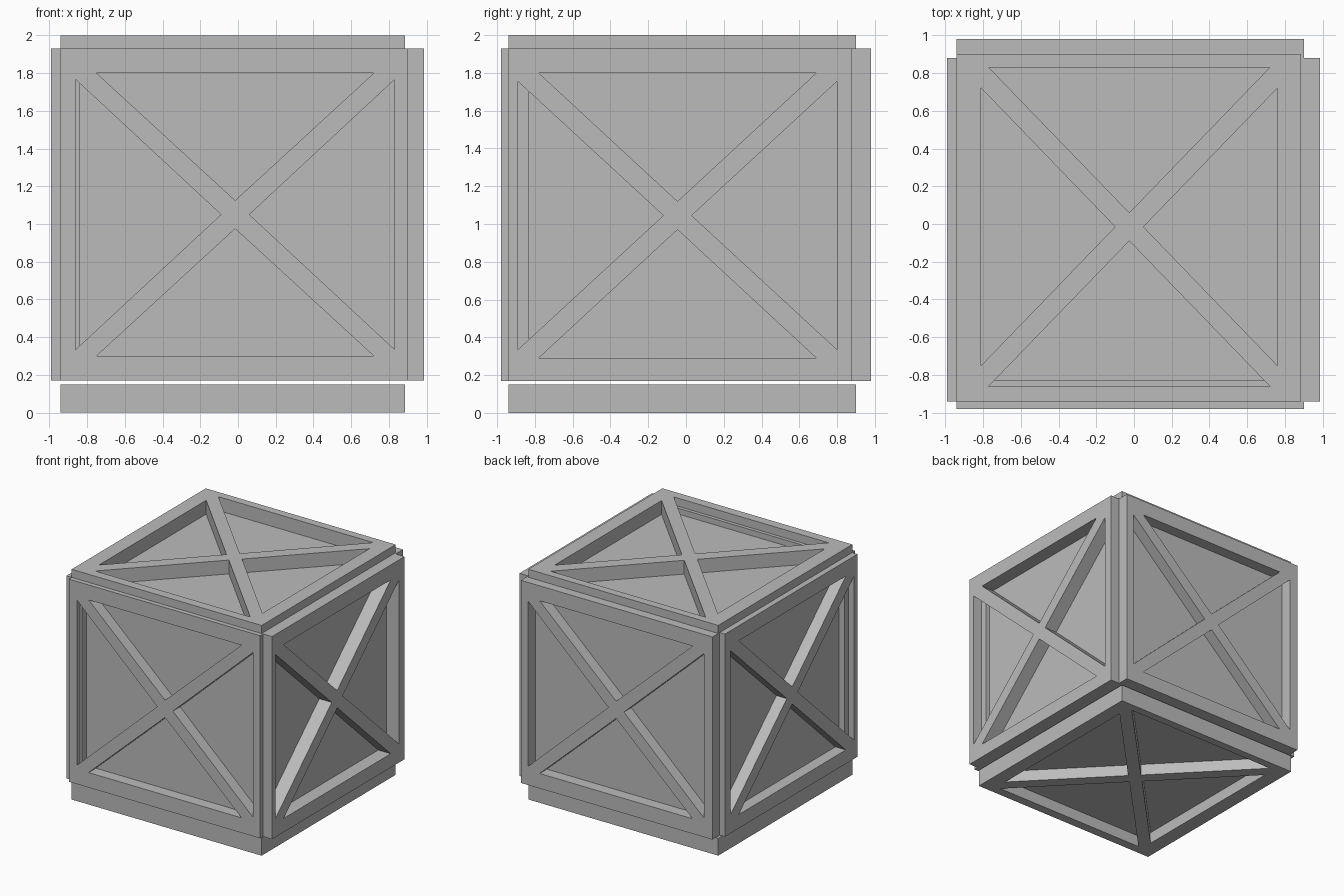
import bpy, bmesh

if "Cube" in bpy.data.objects:
    bpy.data.objects.remove(bpy.data.objects["Cube"])

grey = bpy.data.materials.new("plain_grey")
grey.diffuse_color = (0.5, 0.5, 0.5, 1)
grey.use_nodes = True
grey.node_tree.nodes["Principled BSDF"].inputs["Base Color"].default_value = grey.diffuse_color


def panel(name, place, outer, opening, gap, depth, thick=0.15):
    """Slab with a raised frame and X brace around four sunken triangles.
    place maps (u, v, depth) to space; outer and opening are (u0, u1, v0, v1)."""
    bm = bmesh.new()

    def ring(pts, d):
        return [bm.verts.new(place(u, v, d)) for u, v in pts]

    u0, u1, v0, v1 = outer
    corners = [(u0, v0), (u1, v0), (u1, v1), (u0, v1)]
    rim, back = ring(corners, 0), ring(corners, thick)
    l, r, b, t = opening
    gu, gv = gap
    cu, cv, h = (l + r) / 2, (b + t) / 2, 0.075
    # bottom, right, top and left triangles, each ending at the centre
    tris = [[(l + gu, b), (r - gu, b), (cu, cv - h)],
            [(r, b + gv), (r, t - gv), (cu + h, cv)],
            [(r - gu, t), (l + gu, t), (cu, cv + h)],
            [(l, t - gv), (l, b + gv), (cu - h, cv)]]
    top = [ring(p, 0) for p in tris]
    floor = [ring(p, depth) for p in tris]
    for i in range(4):
        j = (i + 1) % 4
        a, c, apex = top[i]
        bm.faces.new((rim[i], rim[j], c, a))                             # frame rail
        bm.faces.new((rim[i], a, apex, top[i - 1][2], top[i - 1][1]))    # brace arm
        bm.faces.new((rim[i], rim[j], back[j], back[i]))                 # outer edge
        bm.faces.new(floor[i])                                           # sunken board
        for k in range(3):                                               # recess walls
            m = (k + 1) % 3
            bm.faces.new((top[i][k], top[i][m], floor[i][m], floor[i][k]))
    bm.faces.new([p[2] for p in top])                                    # brace crossing
    bm.faces.new(back)
    bmesh.ops.recalc_face_normals(bm, faces=bm.faces[:])
    me = bpy.data.meshes.new(name)
    bm.to_mesh(me)
    bm.free()
    me.materials.append(grey)
    bpy.context.collection.objects.link(bpy.data.objects.new(name, me))


# Upright panels: front and back
wide = ((-0.94, 0.90, 0.17, 1.93), (-0.86, 0.83, 0.30, 1.80), (0.11, 0.035))
panel("front_panel", lambda u, v, d: (u, -0.98 + d, v), *wide, 0.1)
panel("back_panel", lambda u, v, d: (u, 0.98 - d, v), *wide, 0.1)

# Upright panels: right and left
side = ((-0.94, 0.88, 0.17, 1.93), (-0.89, 0.80, 0.29, 1.80), (0.11, 0.045))
panel("right_panel", lambda u, v, d: (0.985 - d, u, v), *side, 0.12)
panel("left_panel", lambda u, v, d: (-0.99 + d, u, v), *side, 0.1)

# Lid and base
flat = ((-0.94, 0.885, -0.94, 0.90), (-0.81, 0.76, -0.86, 0.83), (0.04, 0.11))
panel("lid", lambda u, v, d: (u, v, 2.0 - d), *flat, 0.12)
panel("base", lambda u, v, d: (u, v, d), *flat, 0.1)
